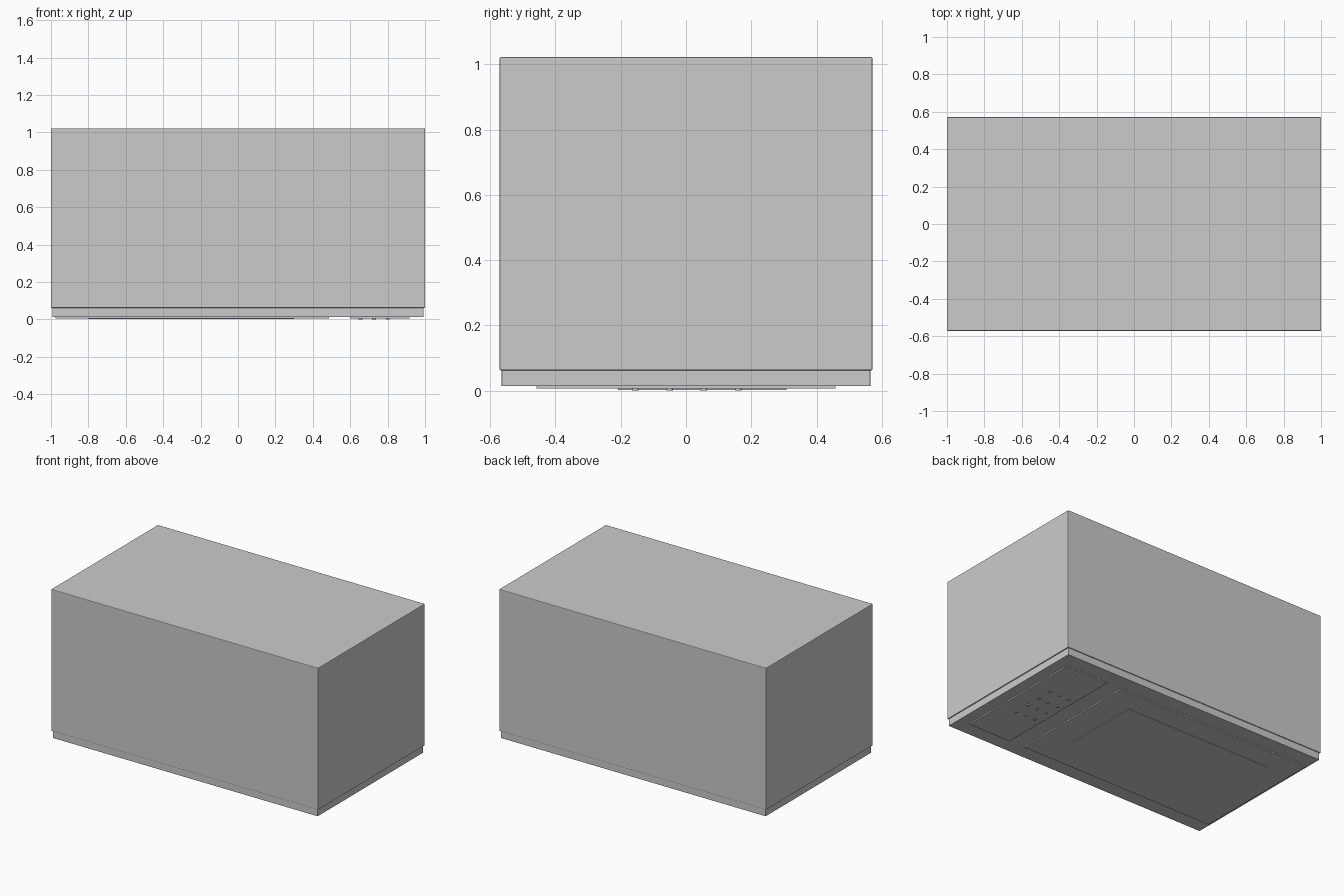
import bpy

if "Cube" in bpy.data.objects:
    bpy.data.objects.remove(bpy.data.objects["Cube"])

def box(name, x0, x1, y0, y1, z0, z1, bevel=0.0):
    bpy.ops.mesh.primitive_cube_add(
        size=1, location=((x0 + x1) / 2, (y0 + y1) / 2, (z0 + z1) / 2))
    ob = bpy.context.object
    ob.name = name
    ob.scale = (x1 - x0, y1 - y0, z1 - z0)
    bpy.ops.object.transform_apply(location=False, rotation=False, scale=True)
    if bevel:
        mod = ob.modifiers.new("edge_bevel", 'BEVEL')
        mod.width = bevel
        mod.segments = 2
    return ob

# Oven lying on its back casing up, door side facing down
box("casing", -1, 1, -0.571, 0.571, 0.062, 1.022, 0.004)
box("front_plate", -0.993, 0.993, -0.565, 0.565, 0.014, 0.064, 0.002)

# Raised door, its window, and the control panel
box("door", -0.975, 0.487, -0.458, 0.458, 0.006, 0.015)
box("door_window", -0.80, 0.30, -0.208, 0.308, 0.002, 0.007)
box("control_panel", 0.60, 0.917, -0.458, 0.458, 0.006, 0.015)

# Keypad: 3 columns by 4 rows
for col in range(3):
    for row in range(4):
        bpy.ops.mesh.primitive_cylinder_add(
            vertices=16, radius=0.01, depth=0.008,
            location=(0.655 + col * 0.0725, -0.155 + row * 0.105, 0.004))
        bpy.context.object.name = f"key_{col}_{row}"
        bpy.ops.object.shade_smooth_by_angle()
